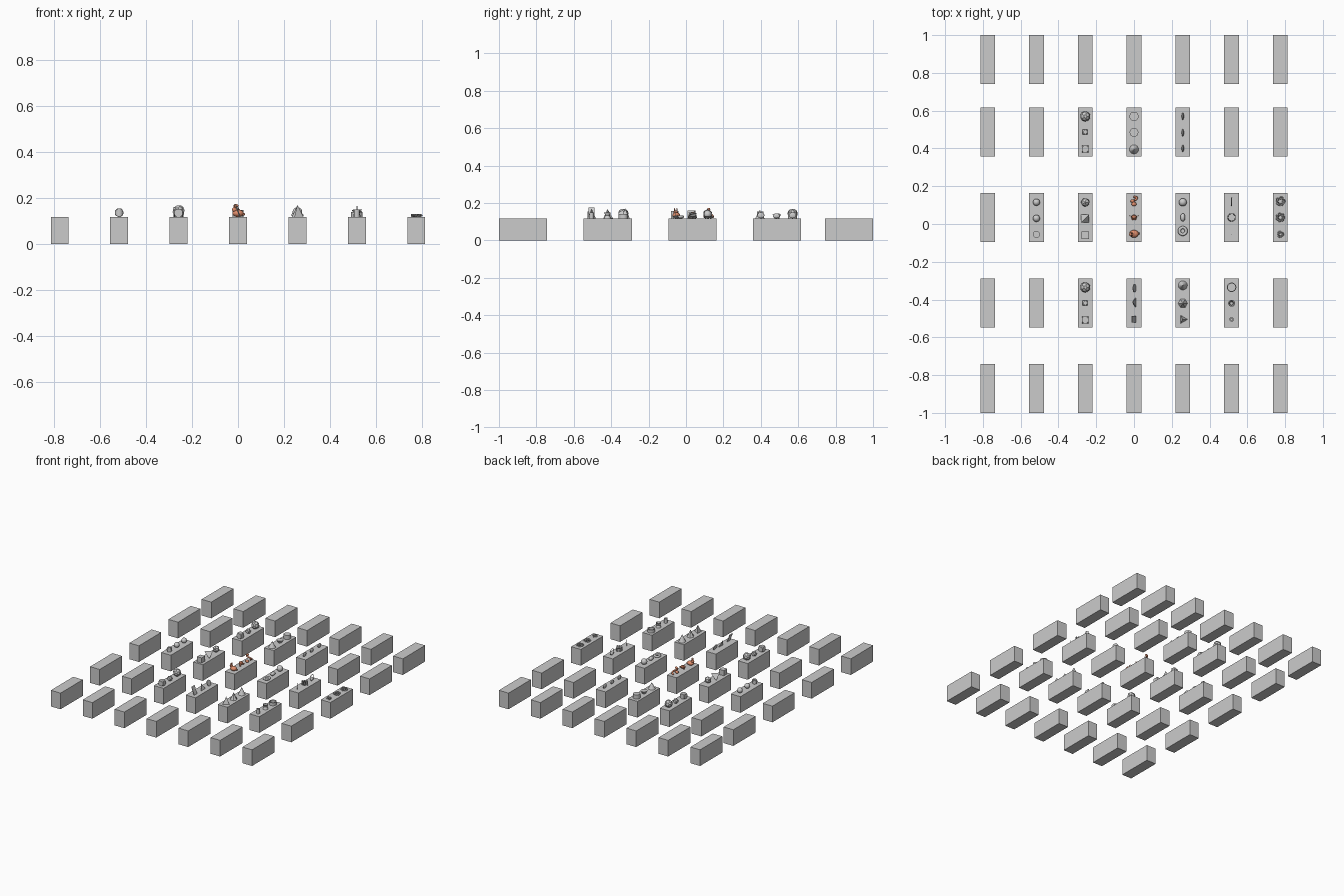
import bpy, bmesh, math
from math import sin, cos, pi
from mathutils import Vector, Matrix

if "Cube" in bpy.data.objects:
    bpy.data.objects.remove(bpy.data.objects["Cube"])

TOP = 0.118
COLS = [i * 0.2583 for i in range(-3, 4)]
ROWS = [-0.871, -0.418, 0.035, 0.487, 0.871]

copper = bpy.data.materials.new("copper")
copper.diffuse_color = (0.75, 0.27, 0.15, 1)
copper.use_nodes = True
copper.node_tree.nodes["Principled BSDF"].inputs["Base Color"].default_value = copper.diffuse_color


def finish(name, bm, x, y, base=TOP, smooth=False, mat=None):
    """Sit a mesh on a height and link it."""
    low = min(v.co.z for v in bm.verts)
    bmesh.ops.translate(bm, verts=bm.verts[:], vec=(x, y, base - low))
    bmesh.ops.recalc_face_normals(bm, faces=bm.faces[:])
    for f in bm.faces:
        f.smooth = smooth
    me = bpy.data.meshes.new(name)
    bm.to_mesh(me)
    bm.free()
    ob = bpy.data.objects.new(name, me)
    bpy.context.collection.objects.link(ob)
    if mat:
        me.materials.append(mat)
    return ob


def hull(name, pts, r, x, y):
    bm = bmesh.new()
    for p in pts:
        bm.verts.new(Vector(p).normalized() * r)
    bmesh.ops.convex_hull(bm, input=bm.verts[:])
    bmesh.ops.dissolve_limit(bm, angle_limit=0.02, verts=bm.verts[:], edges=bm.edges[:])
    return finish(name, bm, x, y)


def cut_points(bm, t):
    """Corner-cut points on every edge (t = 0.5 gives midpoints, 0 the corners)."""
    pts = []
    if t == 0:
        pts = [v.co.copy() for v in bm.verts]
    else:
        for e in bm.edges:
            a, b = e.verts[0].co.copy(), e.verts[1].co.copy()
            pts += [a.lerp(b, s) for s in {t, 1 - t}]
    bm.free()
    return pts


def ico():
    bm = bmesh.new()
    bmesh.ops.create_icosphere(bm, subdivisions=1, radius=1)
    return bm


def cube():
    bm = bmesh.new()
    bmesh.ops.create_cube(bm, size=2)
    return bm


def cone(name, sides, r1, r2, h, x, y):
    bm = bmesh.new()
    bmesh.ops.create_cone(bm, cap_ends=True, segments=sides, radius1=r1, radius2=r2,
                          depth=h, matrix=Matrix.Rotation(-pi / 2, 4, 'Z'))
    bmesh.ops.remove_doubles(bm, verts=bm.verts[:], dist=1e-6)
    return finish(name, bm, x, y)


def ball(name, size, x, y, base=TOP, mat=None):
    bm = bmesh.new()
    bmesh.ops.create_uvsphere(bm, u_segments=32, v_segments=16, radius=1)
    bmesh.ops.scale(bm, verts=bm.verts[:], vec=size)
    return finish(name, bm, x, y, base, True, mat)


def lathe(name, profile, x, y, n=40):
    """Turn a closed profile of (radius, height) around z."""
    bm = bmesh.new()
    rings = [[bm.verts.new((r * cos(2 * pi * i / n), r * sin(2 * pi * i / n), z))
              for i in range(n)] for r, z in profile]
    for k in range(len(rings)):
        a, b = rings[k], rings[(k + 1) % len(rings)]
        for i in range(n):
            j = (i + 1) % n
            bm.faces.new((a[i], a[j], b[j], b[i]))
    return finish(name, bm, x, y)


def tube(name, pts, r, x, y, cyclic=False, mat=None):
    cu = bpy.data.curves.new(name, 'CURVE')
    cu.dimensions = '3D'
    cu.bevel_depth = r
    cu.bevel_resolution = 2
    cu.use_fill_caps = True
    sp = cu.splines.new('POLY')
    sp.points.add(len(pts) - 1)
    low = min(p[2] for p in pts)
    for q, p in zip(sp.points, pts):
        q.co = (p[0], p[1], p[2] - low, 1)
    sp.use_cyclic_u = cyclic
    ob = bpy.data.objects.new(name, cu)
    ob.location = (x, y, TOP + r)
    bpy.context.collection.objects.link(ob)
    if mat:
        cu.materials.append(mat)
    return ob


def plate(name, outline, x, y):
    """Thin upright plate facing +x and leaning back."""
    bm = bmesh.new()
    front = [bm.verts.new((0.004, a, b)) for a, b in outline]
    back = [bm.verts.new((0, a, b)) for a, b in outline]
    bm.faces.new(front)
    bm.faces.new(back[::-1])
    for i in range(len(front)):
        bm.faces.new((front[i - 1], back[i - 1], back[i], front[i]))
    bmesh.ops.rotate(bm, verts=bm.verts[:], matrix=Matrix.Rotation(-0.36, 3, 'Y'))
    return finish(name, bm, x, y)


# display plinths
for i, x in enumerate(COLS):
    for j, y in enumerate(ROWS):
        bm = cube()
        bmesh.ops.scale(bm, verts=bm.verts[:], vec=(0.039, 0.129, TOP / 2))
        finish(f"plinth_{i}_{j}", bm, x, y, 0)

# round solids: stacked discs and two spheres
steps = [(0.0185 * sin(pi * (k + 0.5) / 9), 0.0185 * (1 - cos(pi * (k + d) / 9)))
         for k in range(9) for d in (0, 1)]
lathe("disc_stack_sphere", steps + [(0.0005, steps[-1][1]), (0.0005, 0)], COLS[1], -0.055)
ball("sphere_middle", (0.0185,) * 3, COLS[1], 0.03)
ball("sphere_back", (0.0185,) * 3, COLS[1], 0.115)

# regular solids
x = COLS[2]
hull("cube", cut_points(cube(), 0), 0.033, x, -0.06)
hull("tetrahedron", [(1, 1, 1), (-1, -1, 1), (-1, 1, -1), (1, -1, -1)], 0.037, x, 0.03)
hull("icosahedron", cut_points(ico(), 0), 0.025, x, 0.115)

# cut-corner solids, two plinths
for y in (ROWS[1], ROWS[3]):
    hull("truncated_icosahedron", cut_points(ico(), 1 / 3), 0.027, x, y + 0.083)
    hull("cuboctahedron", cut_points(cube(), 0.5), 0.019, x, y)
    hull("truncated_cube", cut_points(cube(), 0.293), 0.026, x, y - 0.09)

# leaning flat shapes
x = COLS[3]
plate("leaning_disc", [(0.021 * cos(2 * pi * i / 32), 0.021 * sin(2 * pi * i / 32))
                       for i in range(32)], x, -0.34)
plate("leaning_triangle", [(-0.024, 0), (0.024, 0), (0, 0.044)], x + 0.006, -0.415)
plate("leaning_rectangle", [(-0.017, 0), (0.017, 0), (0.017, 0.06), (-0.017, 0.06)],
      x + 0.008, -0.505)

# cone, frustum and cylinder
cone("cone", 40, 0.024, 0, 0.045, x, 0.395)
cone("inverted_frustum", 40, 0.012, 0.023, 0.02, x, 0.485)
cone("cylinder", 40, 0.024, 0.024, 0.03, x, 0.57)

# copper animal figure: body, head, ears, tail
ball("animal_body", (0.024, 0.02, 0.016), x, -0.052, TOP, copper)
ball("animal_head", (0.011, 0.011, 0.011), x - 0.015, -0.055, TOP + 0.021, copper)
for s in (-1, 1):
    ball("animal_ear", (0.004, 0.003, 0.011), x - 0.013, -0.055 + s * 0.006, TOP + 0.034, copper)
ball("animal_tail", (0.006,) * 3, x + 0.024, -0.05, TOP + 0.006, copper)

# copper head
bpy.ops.mesh.primitive_monkey_add(size=0.034, location=(x, 0.035, TOP + 0.016))
head = bpy.context.object
head.name = "copper_head"
head.data.materials.append(copper)

# copper winding figure
tube("winding_body", [(0.015 * sin(t * 0.55), 0.012 * cos(t * 0.4), 0.0042 * t)
                      for t in range(11)], 0.006, x, 0.132, mat=copper)
ball("winding_foot", (0.013, 0.011, 0.009), x, 0.105, TOP, copper)
ball("winding_head", (0.011, 0.008, 0.007), x - 0.008, 0.122, TOP + 0.042, copper)

# pyramids and cone
x = COLS[4]
cone("triangular_pyramid", 3, 0.026, 0, 0.052, x, -0.505)
cone("hexagonal_pyramid", 6, 0.025, 0, 0.05, x, -0.42)
cone("tall_cone", 40, 0.024, 0, 0.052, x, -0.325)

# sphere, spheroid and torus
ball("small_sphere", (0.021,) * 3, x, 0.115)
ball("spheroid", (0.013, 0.021, 0.013), x, 0.035)
lathe("torus", [(0.018 + 0.008 * cos(2 * pi * i / 16), 0.008 * sin(2 * pi * i / 16))
                for i in range(16)], x, -0.037)

# thin lenses
for k, y in enumerate((0.4, 0.483, 0.57)):
    ball("lens", (0.006, 0.019, 0.013 + 0.003 * (k != 1)), x, y)

# hollow turned tubes
x = COLS[5]
lathe("wide_tube", [(0.025, 0), (0.025, 0.022), (0.02, 0.022), (0.02, 0)], x, -0.335)
lathe("waisted_tube", [(0.018, 0), (0.012, 0.016), (0.018, 0.032),
                       (0.014, 0.032), (0.008, 0.016), (0.014, 0)], x, -0.42)
lathe("narrow_tube", [(0.012, 0), (0.012, 0.032), (0.006, 0.032), (0.006, 0)], x, -0.505)

# line shapes: pole, coil and upright ring
tube("pole", [(0, 0, 0), (0, 0, 0.046)], 0.002, x, -0.055)
tube("coil", [(0.02 * cos(t / 24 * 2 * pi), 0.02 * sin(t / 24 * 2 * pi), t * 0.0003)
              for t in range(97)], 0.002, x, 0.035)
tube("upright_ring", [(0, 0.021 * cos(t * pi / 20), 0.021 * sin(t * pi / 20))
                      for t in range(40)], 0.002, x, 0.117, True)

# knots lying flat
for lobes, r, y in ((5, 0.018, 0.12), (7, 0.017, 0.035), (3, 0.012, -0.055)):
    pts = []
    for k in range(160):
        t = 2 * pi * k / 160
        d = r * (1 + 0.33 * cos(lobes * t))
        pts.append((d * cos(2 * t), d * sin(2 * t), 0.004 * sin(lobes * t)))
    tube(f"knot_{lobes}", pts, 0.0028, COLS[6], y, True)
